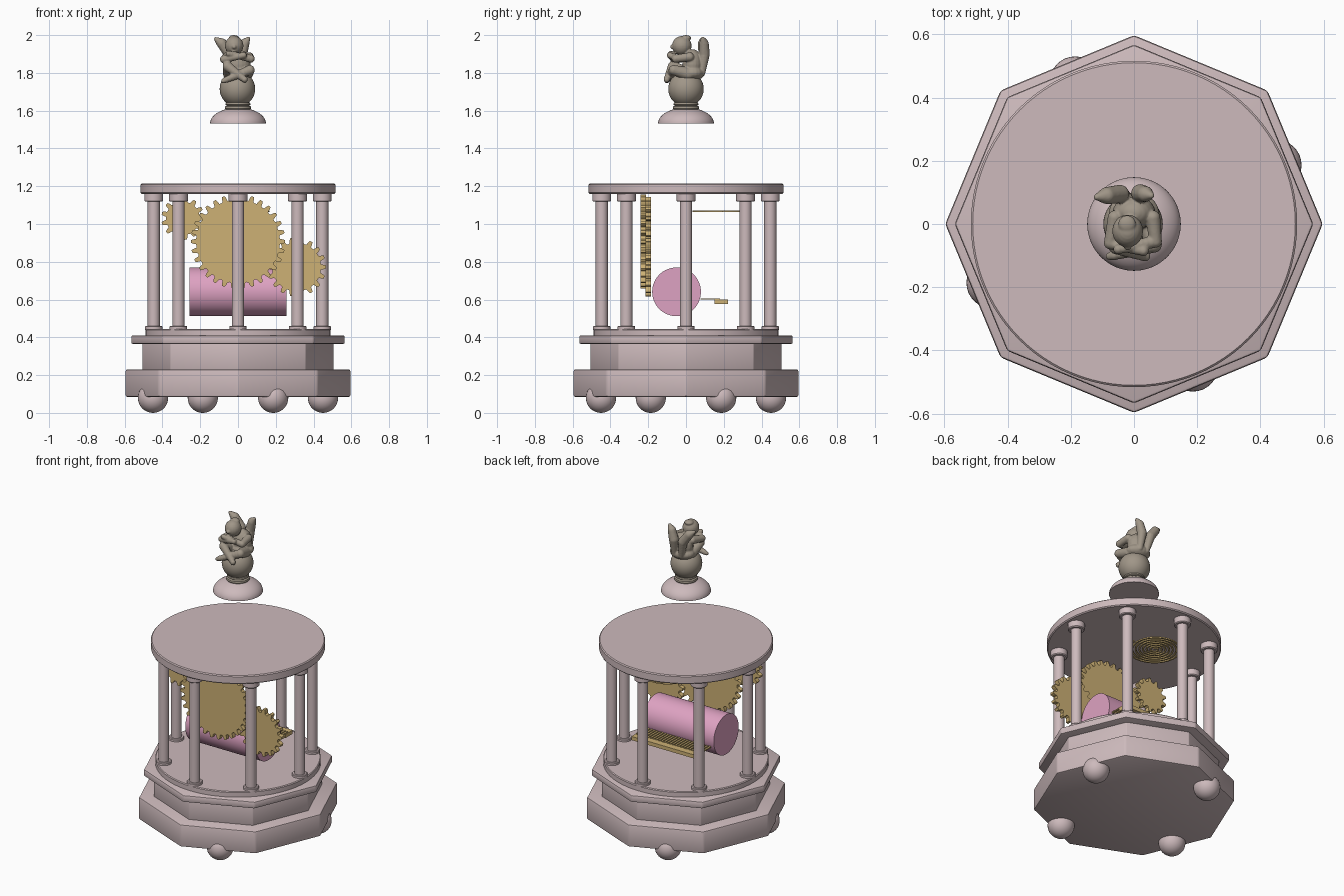
import bpy, bmesh, math
from mathutils import Vector, Matrix

if "Cube" in bpy.data.objects:
    bpy.data.objects.remove(bpy.data.objects["Cube"])

def material(name, r, g, b):
    lin = [(c / 255 / 12.92 if c < 10 else ((c / 255 + 0.055) / 1.055) ** 2.4) for c in (r, g, b)]
    m = bpy.data.materials.new(name)
    m.diffuse_color = (*lin, 1)
    m.use_nodes = True
    m.node_tree.nodes["Principled BSDF"].inputs["Base Color"].default_value = m.diffuse_color
    return m

ROSE = material("dusty_rose", 205, 186, 188)
PINK = material("drum_pink", 222, 162, 194)
GOLD = material("brass", 205, 177, 117)
STONE = material("stone_taupe", 160, 150, 136)

def finish(bm, name, mat, smooth=True, angle=35, recalc=True):
    if recalc:
        bmesh.ops.recalc_face_normals(bm, faces=bm.faces)
    me = bpy.data.meshes.new(name)
    bm.to_mesh(me)
    bm.free()
    me.materials.append(mat)
    if smooth:
        me.polygons.foreach_set("use_smooth", [True] * len(me.polygons))
        me.set_sharp_from_angle(angle=math.radians(angle))
    ob = bpy.data.objects.new(name, me)
    bpy.context.collection.objects.link(ob)
    return ob

def lathe(name, profile, mat, segs=48, loc=(0, 0, 0), angle=35):
    # profile: (radius, z) points from bottom to top; open ends are capped
    bm = bmesh.new()
    rings = []
    for r, z in profile:
        rings.append([bm.verts.new((loc[0] + r * math.cos(2 * math.pi * i / segs),
                                    loc[1] + r * math.sin(2 * math.pi * i / segs),
                                    loc[2] + z)) for i in range(segs)])
    for a, b in zip(rings, rings[1:]):
        for i in range(segs):
            j = (i + 1) % segs
            bm.faces.new((a[i], a[j], b[j], b[i]))
    bm.faces.new(rings[0][::-1])
    bm.faces.new(rings[-1])
    return finish(bm, name, mat, True, angle)

def octagon(name, r, z0, z1, bevel):
    bm = bmesh.new()
    bmesh.ops.create_cone(bm, cap_ends=True, segments=8, radius1=r, radius2=r, depth=z1 - z0,
                          matrix=Matrix.Translation((0, 0, (z0 + z1) / 2)))
    bmesh.ops.bevel(bm, geom=bm.edges[:], offset=bevel, segments=2, affect='EDGES', profile=0.5)
    return finish(bm, name, ROSE, True, 25)

def box(bm, x0, x1, y0, y1, z0, z1):
    mat = Matrix.Translation(((x0 + x1) / 2, (y0 + y1) / 2, (z0 + z1) / 2)) @ \
        Matrix.Diagonal((x1 - x0, y1 - y0, z1 - z0, 1))
    bmesh.ops.create_cube(bm, size=1, matrix=mat)

def ball(bm, c, radii, segs=20):
    bmesh.ops.create_uvsphere(bm, u_segments=segs, v_segments=segs // 2 + 2, radius=1,
                              matrix=Matrix.Translation(c) @ Matrix.Diagonal((*radii, 1)))

def limb(bm, pts):
    # chain of overlapping balls through (x, y, z, radius) points
    for p, q in zip(pts, pts[1:]):
        for k in range(9):
            t = k / 8
            x, y, z, r = [a + (b - a) * t for a, b in zip(p, q)]
            ball(bm, (x, y, z), (r, r, r), 12)

# --- stepped octagonal base ---
octagon("base_plinth", 0.597, 0.085, 0.23, 0.010)
octagon("base_middle", 0.507, 0.225, 0.37, 0.004)
octagon("base_upper_step", 0.567, 0.365, 0.41, 0.009)

# --- four ball feet under alternate sides ---
for k in range(4):
    a = math.radians(22.5 + 90 * k)
    bm = bmesh.new()
    ball(bm, (0.487 * math.cos(a), 0.487 * math.sin(a), 0.08), (0.08, 0.08, 0.08), 32)
    finish(bm, f"foot_{k + 1}", ROSE, True, 60)

# --- floor and roof discs ---
lathe("floor_disc", [(0.49, 0.405), (0.49, 0.44), (0.485, 0.445)], ROSE, 96)
lathe("roof_disc", [(0.510, 1.16), (0.516, 1.166), (0.516, 1.209), (0.510, 1.215)], ROSE, 96)

# --- eight columns ---
for k in range(8):
    a = math.radians(45 * k)
    lathe(f"column_{k + 1}",
          [(0.046, 0.44), (0.046, 0.457), (0.042, 0.461), (0.032, 0.461), (0.032, 1.118),
           (0.045, 1.118), (0.050, 1.123), (0.050, 1.162)],
          ROSE, 28, (0.446 * math.cos(a), 0.446 * math.sin(a), 0))

# --- pinned drum lying along x ---
drum = lathe("drum", [(0.129, -0.256), (0.129, 0.256)], PINK, 64)
drum.data.transform(Matrix.Translation((0, -0.05, 0.641)) @ Matrix.Rotation(math.pi / 2, 4, 'Y'))

# --- gears facing the front ---
def gear(name, x, z, r, teeth, y0, y1, depth=0.03, phase=0.0):
    bm = bmesh.new()
    outline = []
    shape = [(-0.5, 1.0), (-0.30, 0.9), (-0.22, 0.35), (-0.13, 0.0),
             (0.13, 0.0), (0.22, 0.35), (0.30, 0.9)]
    for t in range(teeth):
        for u, d in shape:
            a = 2 * math.pi * (t + u + phase) / teeth
            rr = r - depth * d
            outline.append((x + rr * math.cos(a), z + rr * math.sin(a)))
    front = [bm.verts.new((px, y0, pz)) for px, pz in outline]
    back = [bm.verts.new((px, y1, pz)) for px, pz in outline]
    n = len(outline)
    bm.faces.new(front)
    bm.faces.new(back[::-1])
    for i in range(n):
        bm.faces.new((front[i], back[i], back[(i + 1) % n], front[(i + 1) % n]))
    finish(bm, name, GOLD, False)

gear("large_gear", 0, 0.907, 0.25, 30, -0.24, -0.212)
gear("left_gear", -0.292, 1.03, 0.114, 13, -0.215, -0.186, 0.026)
gear("right_gear", 0.31, 0.772, 0.156, 18, -0.215, -0.186, 0.028)

# --- comb behind the drum ---
bm = bmesh.new()
box(bm, -0.24, 0.24, 0.15, 0.222, 0.576, 0.6)
for i in range(24):
    cx = -0.23 + 0.02 * i
    box(bm, cx - 0.006, cx + 0.006, 0.078, 0.18, 0.599, 0.606)
finish(bm, "comb", GOLD, False)

# --- flat spiral spring under the roof ---
bm = bmesh.new()
turns, steps = 7, 48
prev = first = None
for i in range(turns * steps + 1):
    a = 2 * math.pi * i / steps
    r = 0.01 + 0.151 * i / (turns * steps)
    d = Vector((math.cos(a), math.sin(a), 0))
    c = Vector((0, 0.195, 1.068))
    ring = [bm.verts.new(c + d * (r + dr) + Vector((0, 0, dz)))
            for dr, dz in ((-0.005, -0.004), (0.005, -0.004), (0.005, 0.004), (-0.005, 0.004))]
    if prev:
        for j in range(4):
            bm.faces.new((prev[j], prev[(j + 1) % 4], ring[(j + 1) % 4], ring[j]))
    first = first or ring
    prev = ring
bm.faces.new(first)
bm.faces.new(prev)
finish(bm, "spiral_spring", GOLD, True, 40)

# --- floating dome and figure stand ---
dome = [(0.148 * math.cos(t), 1.532 + 0.084 * math.sin(t))
        for t in [math.radians(89 * k / 14) for k in range(15)]]
lathe("dome", dome, ROSE, 64, angle=50)
lathe("figure_ring", [(0.062, 1.60), (0.070, 1.612), (0.068, 1.622), (0.058, 1.627),
                      (0.066, 1.632), (0.064, 1.642), (0.045, 1.646)], STONE, 40)
bm = bmesh.new()
ball(bm, (-0.003, 0, 1.715), (0.094, 0.094, 0.094), 40)
finish(bm, "figure_globe", STONE, True, 60)

# --- seated winged figure, blended from rounded masses ---
bm = bmesh.new()
ball(bm, (0, 0.035, 1.845), (0.068, 0.055, 0.08))          # torso
ball(bm, (0, 0.035, 1.80), (0.080, 0.065, 0.042))          # hips
ball(bm, (-0.02, -0.022, 1.944), (0.049, 0.052, 0.051))    # head
ball(bm, (-0.02, -0.07, 1.938), (0.012, 0.014, 0.012))     # nose
ball(bm, (-0.022, 0.0, 1.985), (0.028, 0.028, 0.015))      # curls
limb(bm, [(-0.06, 0.02, 1.885, 0.024), (-0.075, -0.06, 1.872, 0.021), (0.03, -0.085, 1.893, 0.017)])
limb(bm, [(0.06, 0.02, 1.885, 0.024), (0.068, -0.055, 1.875, 0.021), (-0.05, -0.08, 1.902, 0.016)])
limb(bm, [(-0.045, 0.01, 1.795, 0.035), (-0.055, -0.07, 1.835, 0.027), (0.035, -0.102, 1.765, 0.017)])
limb(bm, [(0.045, 0.01, 1.795, 0.035), (0.062, -0.065, 1.815, 0.027), (-0.06, -0.098, 1.765, 0.017),
          (-0.078, -0.102, 1.757, 0.012)])
limb(bm, [(-0.025, 0.085, 1.80, 0.018), (-0.045, 0.095, 1.90, 0.030), (-0.085, 0.09, 1.955, 0.028),
          (-0.118, 0.085, 1.98, 0.010)])
limb(bm, [(0.025, 0.085, 1.80, 0.018), (0.02, 0.097, 1.90, 0.030), (0.035, 0.095, 1.955, 0.026),
          (0.055, 0.09, 1.982, 0.010)])
fig = finish(bm, "winged_figure", STONE, True, 180)
rm = fig.modifiers.new("blend", 'REMESH')
rm.mode = 'VOXEL'
rm.voxel_size = 0.004
rm.use_smooth_shade = True
sm = fig.modifiers.new("soften", 'SMOOTH')
sm.factor = 0.5
sm.iterations = 3
